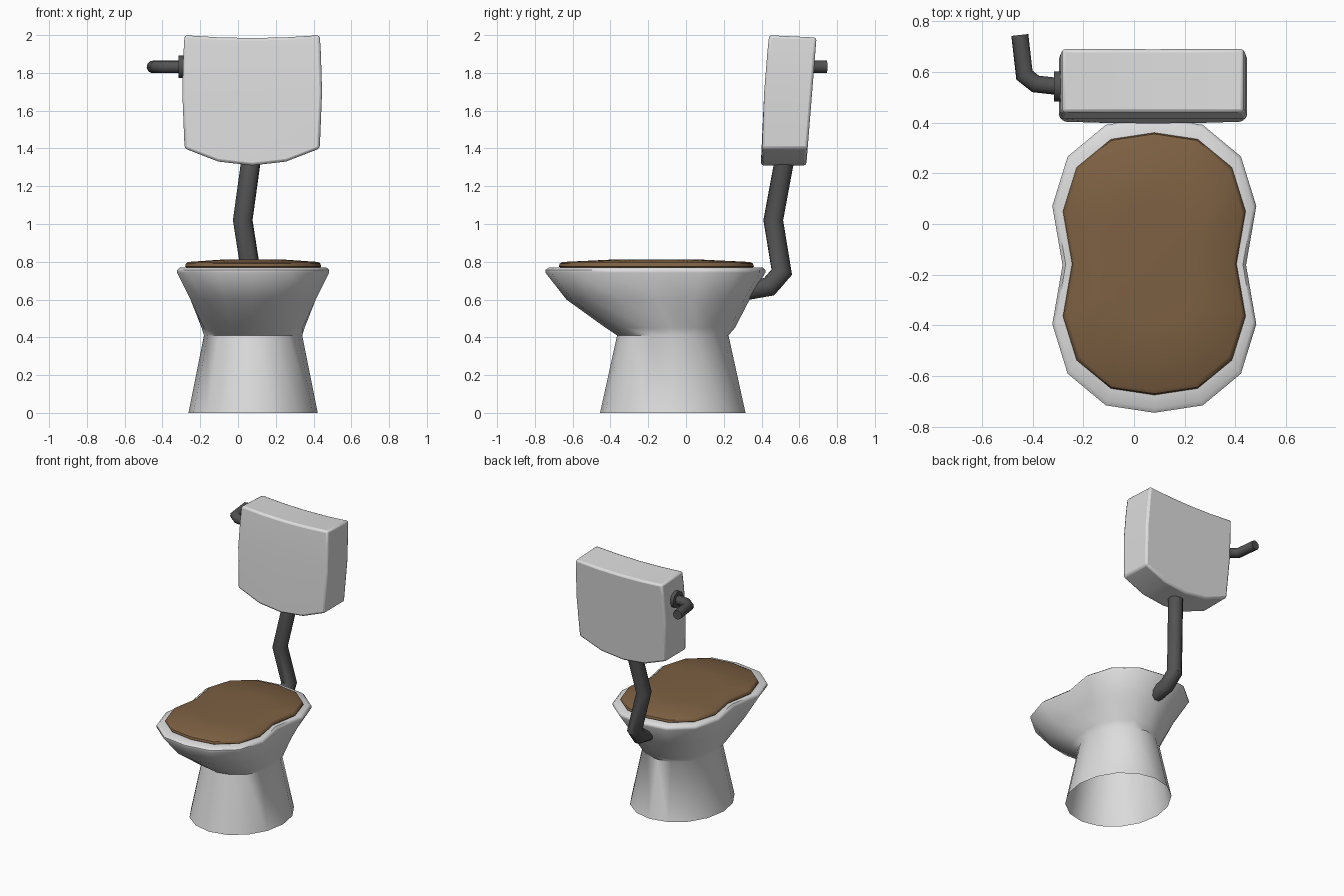
import bpy, bmesh, math
from mathutils import Vector

if "Cube" in bpy.data.objects:
    bpy.data.objects.remove(bpy.data.objects["Cube"])


def material(name, rgb):
    m = bpy.data.materials.new(name)
    m.diffuse_color = (*rgb, 1)
    m.use_nodes = True
    m.node_tree.nodes["Principled BSDF"].inputs["Base Color"].default_value = m.diffuse_color
    return m


WHITE = material("white porcelain", (0.72, 0.72, 0.72))
GREY = material("dark grey metal", (0.085, 0.085, 0.085))
BROWN = material("brown wood", (0.205, 0.118, 0.055))
CX = 0.08


def make(name, bm, mat, angle=40, bevel=0):
    bmesh.ops.recalc_face_normals(bm, faces=bm.faces)
    me = bpy.data.meshes.new(name)
    bm.to_mesh(me)
    bm.free()
    ob = bpy.data.objects.new(name, me)
    bpy.context.collection.objects.link(ob)
    me.materials.append(mat)
    bpy.ops.object.select_all(action='DESELECT')
    ob.select_set(True)
    bpy.context.view_layer.objects.active = ob
    if bevel:
        b = ob.modifiers.new("bevel", 'BEVEL')
        b.width, b.segments, b.limit_method = bevel, 2, 'ANGLE'
        b.angle_limit = math.radians(40)
    bpy.ops.object.shade_smooth_by_angle(angle=math.radians(angle))
    return ob


def bridge(bm, rings, closed=True):
    for a, b in zip(rings, rings[1:]):
        n = len(a)
        for i in range(n if closed else n - 1):
            j = (i + 1) % n
            bm.faces.new((a[i], a[j], b[j], b[i]))


# 16-point pinched outline blended with an ellipse
QUARTER = [(0, 1), (0.475, 0.95), (0.85, 0.735), (1, 0.40), (0.9, 0)]


def outline(pinch):
    q = []
    for i, (px, py) in enumerate(QUARTER):
        a = math.radians(22.5 * i)
        q.append((math.sin(a) * (1 - pinch) + px * pinch,
                  math.cos(a) * (1 - pinch) + py * pinch))
    right = q + [(x, -y) for x, y in q[-2::-1]]
    return right + [(-x, y) for x, y in right[-2:0:-1]]


def ring(bm, z, hx, hy, cy, pinch):
    return [bm.verts.new((CX + x * hx, cy + y * hy, z)) for x, y in outline(pinch)]


# bowl and pedestal: z, half width, half depth, centre y, pinch
bm = bmesh.new()
bridge(bm, [ring(bm, *r) for r in [
    (0, 0.342, 0.385, -0.07, 0),
    (0.41, 0.26, 0.295, -0.07, 0),
    (0.45, 0.278, 0.342, -0.083, 0.2),
    (0.60, 0.342, 0.485, -0.148, 0.6),
    (0.742, 0.402, 0.582, -0.162, 1),
    (0.757, 0.402, 0.582, -0.162, 1),
    (0.77, 0.388, 0.566, -0.16, 1),
    (0.765, 0.33, 0.48, -0.16, 1)]])
make("bowl", bm, WHITE, 50)

# seat lid, slightly domed
bm = bmesh.new()
rings = [ring(bm, z, 0.36 * s, 0.517 * s, -0.157, 1) for z, s in
         [(0.768, 0.98), (0.775, 1), (0.79, 0.99), (0.799, 0.96), (0.811, 0.48)]]
bridge(bm, rings)
bm.faces.new(rings[0])
bm.faces.new(rings[-1])
make("seat_lid", bm, BROWN, 40)

# cistern: two curved sheets joined round the edge
ROWS = [(2.0, 0.358, 0.44, 0.692), (1.9, 0.364, 0.43, 0.684),
        (1.7, 0.37, 0.414, 0.668), (1.4, 0.358, 0.403, 0.644)]
COLS = [-1, -0.5, 0, 0.5, 1]
bm = bmesh.new()
sheets = []
for side in (0, 1):
    grid = []
    for k, (z, hx, yf, yb) in enumerate(ROWS):
        row = []
        for u in COLS:
            dip = 0
            if k == 0:
                dip = -0.015 * (1 - u * u) - 0.012 * side
            if k == 3:
                dip = -0.09 * (1 - u * u) ** 0.9
            y = (yb, yf)[1 - side]
            row.append(bm.verts.new((0.075 + hx * u, y + dip * 0.08, z + dip)))
        grid.append(row)
    bridge(bm, grid, False)
    sheets.append(grid)


def rim(g):
    return (g[0] + [r[-1] for r in g[1:-1]] + g[-1][::-1]
            + [r[0] for r in g[-2:0:-1]])


bridge(bm, [rim(sheets[0]), rim(sheets[1])])
make("cistern", bm, WHITE, 50, 0.014)


# tube swept along a bent path, with mitred joints
def tube(name, pts, r, sides=10):
    pts = [Vector(p) for p in pts]
    bm = bmesh.new()
    rings = []
    d = (pts[1] - pts[0]).normalized()
    side = d.orthogonal().normalized()
    base = [pts[0] + r * (side * math.cos(a) + d.cross(side) * math.sin(a))
            for a in (2 * math.pi * i / sides for i in range(sides))]
    rings.append([bm.verts.new(p) for p in base])
    for i in range(1, len(pts)):
        d = (pts[i] - pts[i - 1]).normalized()
        n = d
        if i < len(pts) - 1:
            n = (d + (pts[i + 1] - pts[i]).normalized()).normalized()
        base = [p + d * ((pts[i] - p).dot(n) / d.dot(n)) for p in base]
        rings.append([bm.verts.new(p) for p in base])
    bridge(bm, rings)
    bm.faces.new(rings[0])
    bm.faces.new(rings[-1])
    return make(name, bm, GREY, 40)


tube("flush_pipe", [(0.072, 0.525, 1.36), (0.025, 0.462, 1.02), (0.068, 0.507, 0.745),
                    (0.08, 0.44, 0.668), (0.08, 0.31, 0.645)], 0.052)
tube("flush_handle", [(-0.28, 0.54, 1.832), (-0.388, 0.552, 1.832),
                      (-0.432, 0.587, 1.832), (-0.45, 0.745, 1.832)], 0.034)
tube("handle_collar", [(-0.28, 0.542, 1.832), (-0.316, 0.542, 1.832)], 0.061, 12)
